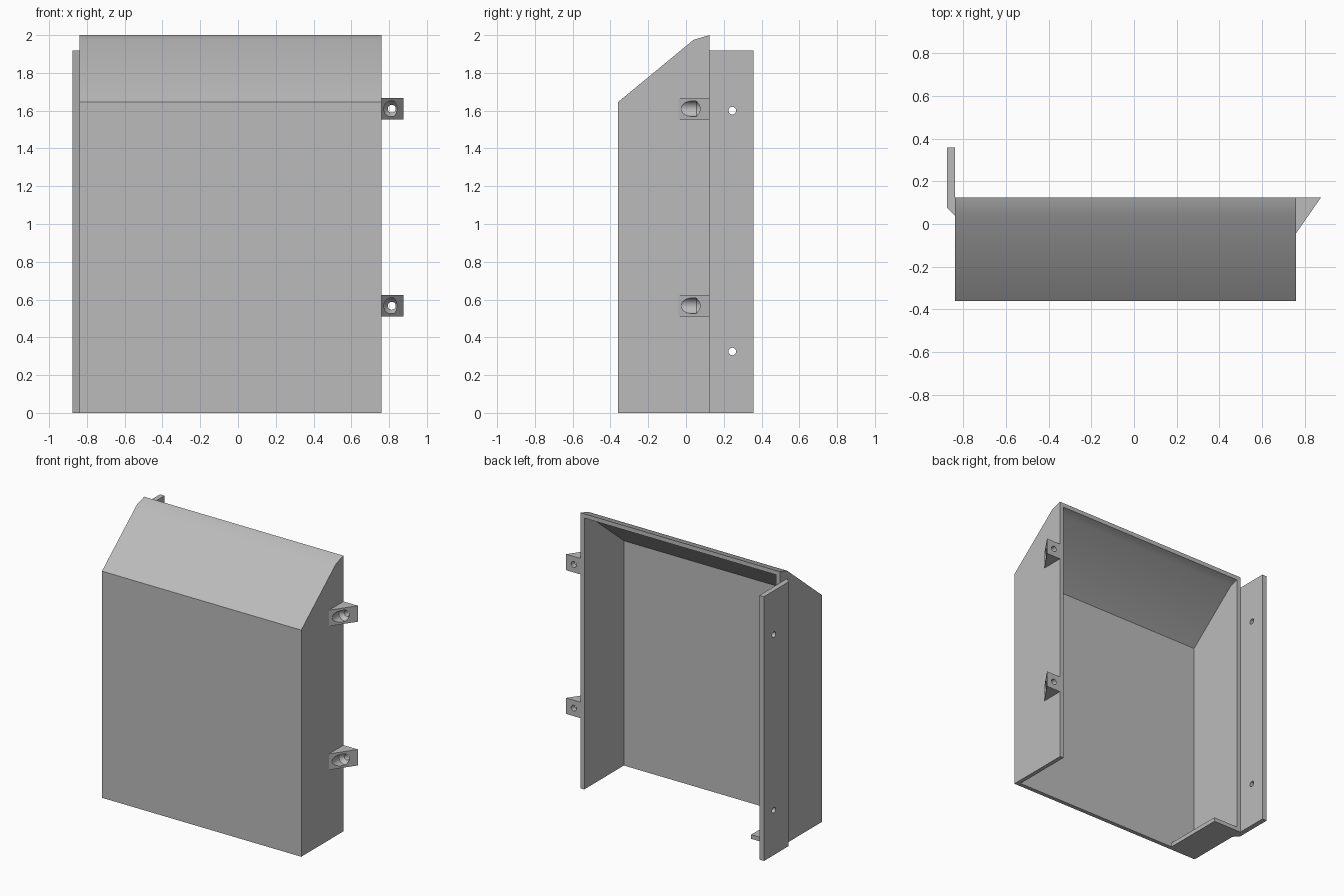
import bpy, bmesh, math
from mathutils import Matrix, Vector

cube = bpy.data.objects.get("Cube")
if cube:
    bpy.data.objects.remove(cube, do_unlink=True)

grey = bpy.data.materials.new("plain_grey")
grey.use_nodes = True
grey.diffuse_color = (0.5, 0.5, 0.5, 1)
grey.node_tree.nodes["Principled BSDF"].inputs["Base Color"].default_value = (0.5, 0.5, 0.5, 1)


def finish(name, bm):
    bmesh.ops.recalc_face_normals(bm, faces=bm.faces)
    mesh = bpy.data.meshes.new(name)
    bm.to_mesh(mesh)
    bm.free()
    mesh.materials.append(grey)
    obj = bpy.data.objects.new(name, mesh)
    bpy.context.collection.objects.link(obj)
    return obj


def prism(name, points, start, end, axis):
    """Extrude a (y, z) profile along x, or an (x, y) profile along z."""
    bm = bmesh.new()
    place = (lambda a, b: (start, a, b)) if axis == "x" else (lambda a, b: (a, b, start))
    face = bm.faces.new([bm.verts.new(place(a, b)) for a, b in points])
    moved = bmesh.ops.extrude_face_region(bm, geom=[face])["geom"]
    step = Vector((end - start, 0, 0)) if axis == "x" else Vector((0, 0, end - start))
    bmesh.ops.translate(bm, vec=step, verts=[v for v in moved if isinstance(v, bmesh.types.BMVert)])
    return finish(name, bm)


def lathe(name, profile, center, axis, segments=32):
    """Closed round cutter from (radius, distance) pairs along the x or y axis."""
    bm = bmesh.new()
    rings = []
    for r, d in profile:
        ring = []
        for i in range(segments):
            a = math.tau * i / segments
            u, w = r * math.cos(a), r * math.sin(a)
            offset = (d, u, w) if axis == "x" else (u, d, w)
            ring.append(bm.verts.new(Vector(center) + Vector(offset)))
        rings.append(ring)
    for low, high in zip(rings, rings[1:]):
        for i in range(segments):
            j = (i + 1) % segments
            bm.faces.new((low[i], low[j], high[j], high[i]))
    bm.faces.new(rings[0])
    bm.faces.new(rings[-1])
    return finish(name, bm)


def cut(obj, cutter):
    cutter.hide_render = True
    mod = obj.modifiers.new("cut", "BOOLEAN")
    mod.operation = "DIFFERENCE"
    mod.solver = "EXACT"
    mod.object = cutter
    bpy.ops.object.select_all(action="DESELECT")
    bpy.context.view_layer.objects.active = obj
    obj.select_set(True)
    bpy.ops.object.modifier_apply(modifier=mod.name)
    bpy.data.objects.remove(cutter, do_unlink=True)


def smooth(obj):
    bpy.ops.object.select_all(action="DESELECT")
    bpy.context.view_layer.objects.active = obj
    obj.select_set(True)
    bpy.ops.object.shade_smooth_by_angle(angle=math.radians(30))


LEFT, RIGHT, FRONT, BACK, WALL = -0.84, 0.76, -0.36, 0.124, 0.03

# Hood shell, open at the back and the bottom
hood = prism("hood_shell", [(FRONT, 0), (FRONT, 1.645), (0.04, 1.975), (BACK, 2), (BACK, 0)],
             LEFT, RIGHT, "x")
cavity = prism("cavity_cutter", [(FRONT + WALL, -0.1), (FRONT + WALL, 1.631), (0.056, 1.949),
                                 (0.2, 1.992), (0.2, -0.1)], LEFT + WALL, RIGHT - WALL, "x")
cut(hood, cavity)
smooth(hood)

# Short floor plate in one bottom corner
x0, x1 = LEFT + WALL, -0.61
prism("floor_plate", [(x0, FRONT + WALL), (x1, FRONT + WALL), (x1, BACK), (x0, BACK)],
      0, WALL, "z")

# Side flange with two screw holes
flange = prism("side_flange", [(LEFT, 0.04), (LEFT, 0.358), (-0.877, 0.358), (-0.877, 0.077)],
               0, 1.918, "z")
for z in (0.325, 1.6):
    cut(flange, lathe("hole_cutter", [(0.02, -0.1), (0.02, 0.1)], (-0.86, 0.245, z), "x"))
smooth(flange)

# Wedge lugs with countersunk screw holes
for label, z in (("lower", 0.567), ("upper", 1.61)):
    lug = prism(label + "_lug", [(RIGHT, -0.043), (0.876, BACK), (RIGHT, BACK)],
                z - 0.058, z + 0.058, "z")
    bore = [(0.042, -0.2), (0.042, 0.055), (0.021, 0.085), (0.021, 0.2)]
    cut(lug, lathe("bore_cutter", bore, (0.814, 0, z), "y"))
    smooth(lug)
